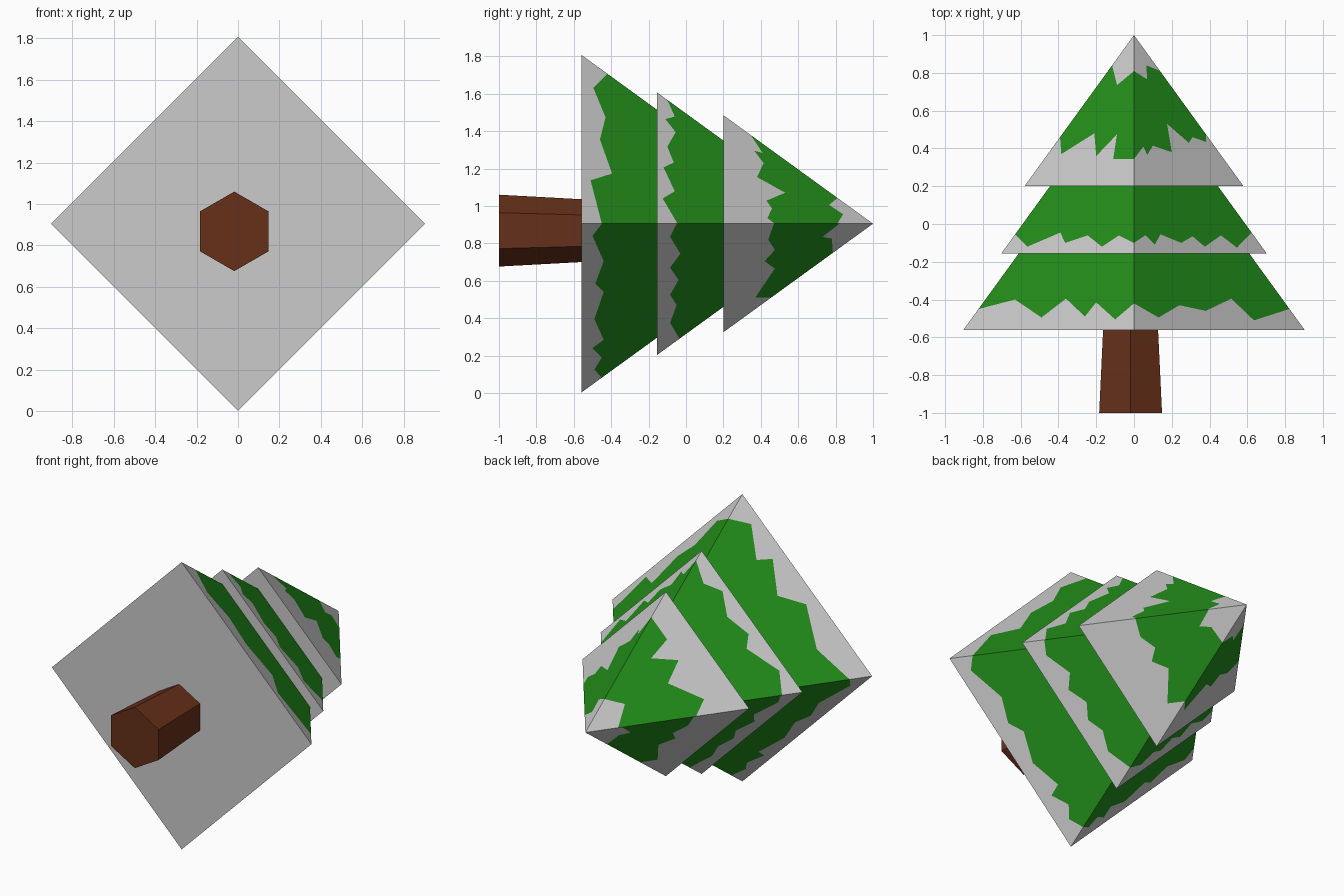
import bpy, bmesh
from mathutils import Vector, Matrix
import math

if "Cube" in bpy.data.objects:
    bpy.data.objects.remove(bpy.data.objects["Cube"])

SLOPE = 0.725                     # how fast each tier narrows along y
CENTRE = Vector((0, 0, 0.905))
X, Y, Z = Vector((1, 0, 0)), Vector((0, 1, 0)), Vector((0, 0, 1))


def material(name, colour):
    m = bpy.data.materials.new(name)
    m.diffuse_color = (*colour, 1)
    m.use_nodes = True
    m.node_tree.nodes["Principled BSDF"].inputs["Base Color"].default_value = m.diffuse_color
    return m


GREEN = material("green", (0.016, 0.27, 0.01))
BROWN = material("brown", (0.135, 0.03, 0.01))


def finish(name, bm, mat=None):
    me = bpy.data.meshes.new(name)
    bm.to_mesh(me)
    bm.free()
    ob = bpy.data.objects.new(name, me)
    bpy.context.collection.objects.link(ob)
    if mat:
        me.materials.append(mat)


def tier(name, base_y, radius, top_y, sides):
    """Four-sided pyramid tier whose faces are split by ragged snow lines."""
    snow, needles = bmesh.new(), bmesh.new()
    rad = lambda y: radius - (y - base_y) * SLOPE

    def polygon(bm, pts, out):
        clean = [p for i, p in enumerate(pts) if (p - pts[i - 1]).length > 1e-5]
        f = bm.faces.new([bm.verts.new(p) for p in clean])
        f.normal_update()
        if f.normal.dot(out) < 0:
            f.normal_flip()

    for a, b, hem, cap in sides:
        def pt(u, y):
            return CENTRE + a * (rad(y) - u) + b * u + Y * y

        def line(pairs):
            return [pt(u, y) for u, y in pairs[:-1]] + [pt(rad(pairs[-1][1]), pairs[-1][1])]

        out = a + b + Y * SLOPE
        low = line(hem)
        polygon(snow, [pt(0, base_y), pt(radius, base_y)] + low[::-1], out)
        if cap:
            high = line(cap)
            polygon(snow, high + [pt(0, top_y)], out)
        else:
            high = [pt(0, top_y), pt(rad(top_y), top_y)]
        polygon(needles, low + high[::-1], out)
    # flat underside
    polygon(snow, [CENTRE + d * radius + Y * base_y for d in (X, Z, -X, -Z)], -Y)
    finish(name + "_snow", snow)
    finish(name + "_needles", needles, GREEN)


def four_sides(right, left, under, caps=(None, None, None)):
    return [(Z, X, right, caps[0]), (Z, -X, left, caps[1]),
            (X, -Z, under, caps[2]), (-X, -Z, under, caps[2])]


# Snow lines: (distance from the first ridge, y)
tier("lower_tier", -0.56, 0.903, -0.155, four_sides(
    [(0, -.42), (.13, -.495), (.24, -.43), (.38, -.46), (.515, -.395), (.635, -.51), (.82, -.45)],
    [(0, -.42), (.1, -.505), (.2, -.415), (.26, -.49), (.36, -.395), (.49, -.495), (.63, -.4), (.82, -.45)],
    [(0, -.45), (.065, -.5), (.2, -.44), (.32, -.485), (.365, -.44), (.51, -.49), (.62, -.44),
     (.665, -.5), (.715, -.45), (.78, -.49), (.82, -.45)]))

tier("middle_tier", -0.155, 0.702, 0.2, four_sides(
    [(0, -.1), (.06, -.06), (.11, -.11), (.14, -.055), (.25, -.1), (.31, -.065), (.375, -.12),
     (.46, -.06), (.545, -.125), (.62, -.045)],
    [(0, -.1), (.08, -.06), (.17, -.12), (.245, -.06), (.365, -.1), (.39, -.045), (.565, -.12), (.63, -.055)],
    [(0, -.05), (.07, -.085), (.16, -.03), (.235, -.085), (.3, -.04), (.38, -.085), (.435, -.05),
     (.53, -.085), (.61, -.035)]))

tier("upper_tier", 0.2, 0.58, 1.0, four_sides(
    [(0, .345), (.05, .41), (.07, .365), (.1, .415), (.2, .38), (.175, .53), (.29, .43), (.31, .46), (.38, .435), (.38, .475)],
    [(0, .345), (.11, .345), (.09, .475), (.2, .36), (.21, .48), (.385, .37), (.39, .46)],
    [(0, .47), (.085, .44), (.14, .475), (.2, .42), (.24, .475), (.395, .37), (.395, .455)],
    ([(0, .81), (.07, .765), (.065, .84), (.135, .81)],
     [(0, .81), (.09, .735), (.115, .84)],
     [(0, .82), (.07, .73), (.08, .78), (.15, .785)])))

# Tapered six-sided trunk, slightly off the tree's axis
bm = bmesh.new()
bmesh.ops.create_cone(bm, cap_ends=True, segments=6, radius1=0.192, radius2=0.168, depth=0.44)
turn = Matrix.Rotation(-math.pi / 2, 4, 'X')
bmesh.ops.transform(bm, verts=bm.verts, matrix=Matrix.Translation((-0.018, -0.78, 0.868)) @ turn)
finish("trunk", bm, BROWN)
